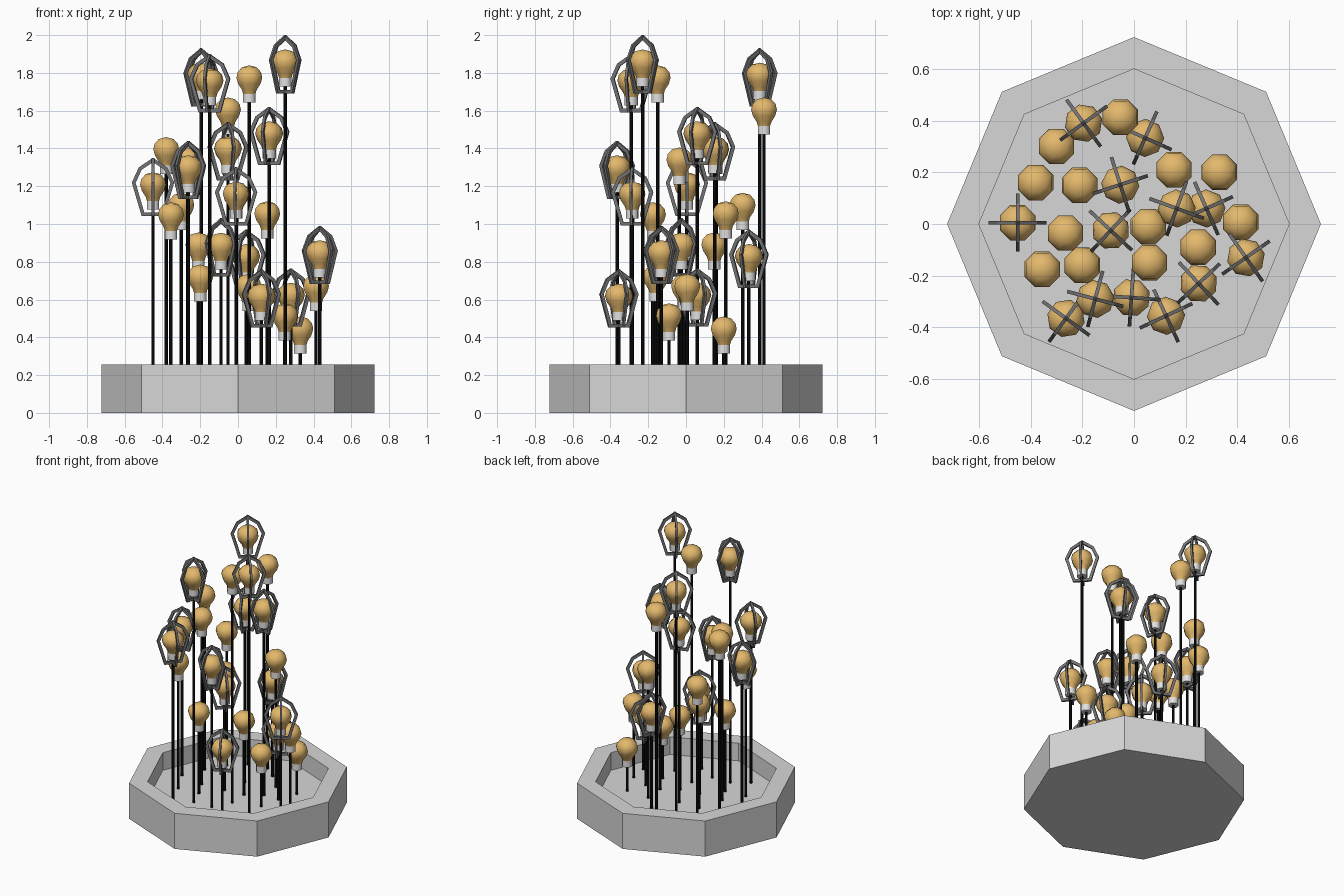
import bpy
import bmesh
from math import cos, sin, pi, radians
from mathutils import Vector

cube = bpy.data.objects.get("Cube")
if cube:
    bpy.data.objects.remove(cube)


def material(name, color, rough=0.6):
    m = bpy.data.materials.new(name)
    m.use_nodes = True
    m.diffuse_color = (*color, 1)
    bsdf = m.node_tree.nodes["Principled BSDF"]
    bsdf.inputs["Base Color"].default_value = (*color, 1)
    bsdf.inputs["Roughness"].default_value = rough
    return m


STONE = material("light grey stone", (0.68, 0.68, 0.68))
AMBER = material("amber glass", (0.77, 0.48, 0.15))
CAP = material("pale grey cap", (0.75, 0.75, 0.75))
BLACK = material("black rod", (0.002, 0.002, 0.002))
IRON = material("dark grey iron", (0.17, 0.17, 0.175))


def finish(name, bm, mat):
    bmesh.ops.recalc_face_normals(bm, faces=bm.faces)
    mesh = bpy.data.meshes.new(name)
    bm.to_mesh(mesh)
    bm.free()
    mesh.materials.append(mat)
    return mesh


def lathe(name, profile, mat, sides=8, turn=0.0, smooth=False):
    """Mesh made by turning a list of (radius, height) points about z."""
    bm = bmesh.new()
    rings = []
    for r, z in profile:
        if r == 0:
            rings.append([bm.verts.new((0, 0, z))] * sides)
        else:
            angles = [turn + 2 * pi * i / sides for i in range(sides)]
            rings.append([bm.verts.new((r * cos(a), r * sin(a), z)) for a in angles])
    for low, high in zip(rings, rings[1:]):
        for i in range(sides):
            j = (i + 1) % sides
            corners = list(dict.fromkeys((low[i], low[j], high[j], high[i])))
            bm.faces.new(corners).smooth = smooth
    mesh = finish(name, bm, mat)
    if smooth:
        mesh.set_sharp_from_angle(angle=radians(60))
    return mesh


def cage_mesh(outline, width, depth):
    """Two crossed closed loops of flat bar, mitred at the corners."""
    loop = [Vector(p) for p in outline + [(-r, z) for r, z in reversed(outline) if r > 0]]
    count = len(loop)
    bm = bmesh.new()
    for along, across in ((Vector((1, 0, 0)), Vector((0, 1, 0))),
                          (Vector((0, 1, 0)), Vector((1, 0, 0)))):
        rings = []
        for i, p in enumerate(loop):
            before = (p - loop[i - 1]).normalized()
            after = (loop[(i + 1) % count] - p).normalized()
            n1, n2 = (Vector((-d.y, d.x)) for d in (before, after))
            miter = (n1 + n2) * width / (1 + n1.dot(n2))
            centre = along * p.x + Vector((0, 0, p.y))
            out = along * miter.x + Vector((0, 0, miter.y))
            side = across * depth
            rings.append([bm.verts.new(centre + v)
                          for v in (out + side, out - side, -out - side, side - out)])
        for i in range(count):
            a, b = rings[i - 1], rings[i]
            for k in range(4):
                bm.faces.new((a[k - 1], a[k], b[k], b[k - 1]))
    return finish("cage", bm, IRON)


def place(name, mesh, location=(0, 0, 0), angle=0.0, height=1.0):
    ob = bpy.data.objects.new(name, mesh)
    ob.location = location
    ob.rotation_euler.z = angle
    ob.scale.z = height
    bpy.context.collection.objects.link(ob)


# Octagonal planter with a sunken floor
FLOOR = 0.13
place("planter", lathe("planter", [
    (0, 0), (0.723, 0), (0.723, 0.257), (0.6, 0.257), (0.6, FLOOR), (0, FLOOR)], STONE))

# Shared parts, with z = 0 at the bottom of the bulb
glass = lathe("glass", [
    (0, 0.042), (0.034, 0.042), (0.042, 0.066), (0.064, 0.098), (0.074, 0.13),
    (0.067, 0.16), (0.042, 0.186), (0, 0.196)], AMBER, turn=pi / 8, smooth=True)
cap = lathe("cap", [
    (0, 0), (0.035, 0), (0.035, 0.046), (0, 0.046)], CAP, turn=pi / 8, smooth=True)
rod = lathe("rod", [(0, 0), (0.009, 0), (0.009, 1), (0, 1)], BLACK, smooth=True)
cage = cage_mesh([(0, 0.261), (0.068, 0.215), (0.102, 0.14), (0.053, -0.027)],
                 width=0.0095, depth=0.007)

# Plain lamps: x, y, height of the bulb top
plain = [
    (-.053, .413, 1.67), (-.30, .30, 1.165), (-.38, .16, 1.46), (-.21, .15, .955),
    (.155, .21, 1.12), (.33, .20, .51), (-.265, -.035, 1.405), (.055, -.01, .735),
    (.413, .007, .735), (-.355, -.175, 1.115), (-.20, -.16, .785), (.06, -.15, 1.84),
    (.248, -.09, .58),
]
# Caged lamps: x, y, height of the cage top, turn in degrees
caged = [
    (-.195, .39, 1.93, 36), (.043, .333, .97, 66), (-.053, .152, 1.54, 18),
    (.165, .06, 1.62, 70), (.28, .06, .765, 24), (-.45, .005, 1.35, 0),
    (-.09, -.025, 1.03, 47), (.433, -.13, .99, 35), (.25, -.23, 2.0, 43),
    (-.15, -.29, 1.90, 75), (-.01, -.285, 1.30, 86), (-.263, -.365, 1.44, 54),
    (.124, -.355, .76, 25),
]


def lamp(x, y, z, angle):
    place("lamp_rod", rod, (x, y, FLOOR), height=z + 0.005 - FLOOR)
    place("lamp_cap", cap, (x, y, z), angle)
    place("lamp_glass", glass, (x, y, z), angle)


for x, y, top in plain:
    lamp(x, y, top - 0.196, 0)
for x, y, top, turn in caged:
    base = top - 0.272
    lamp(x, y, base, radians(turn))
    place("lamp_cage", cage, (x, y, base), radians(turn))
